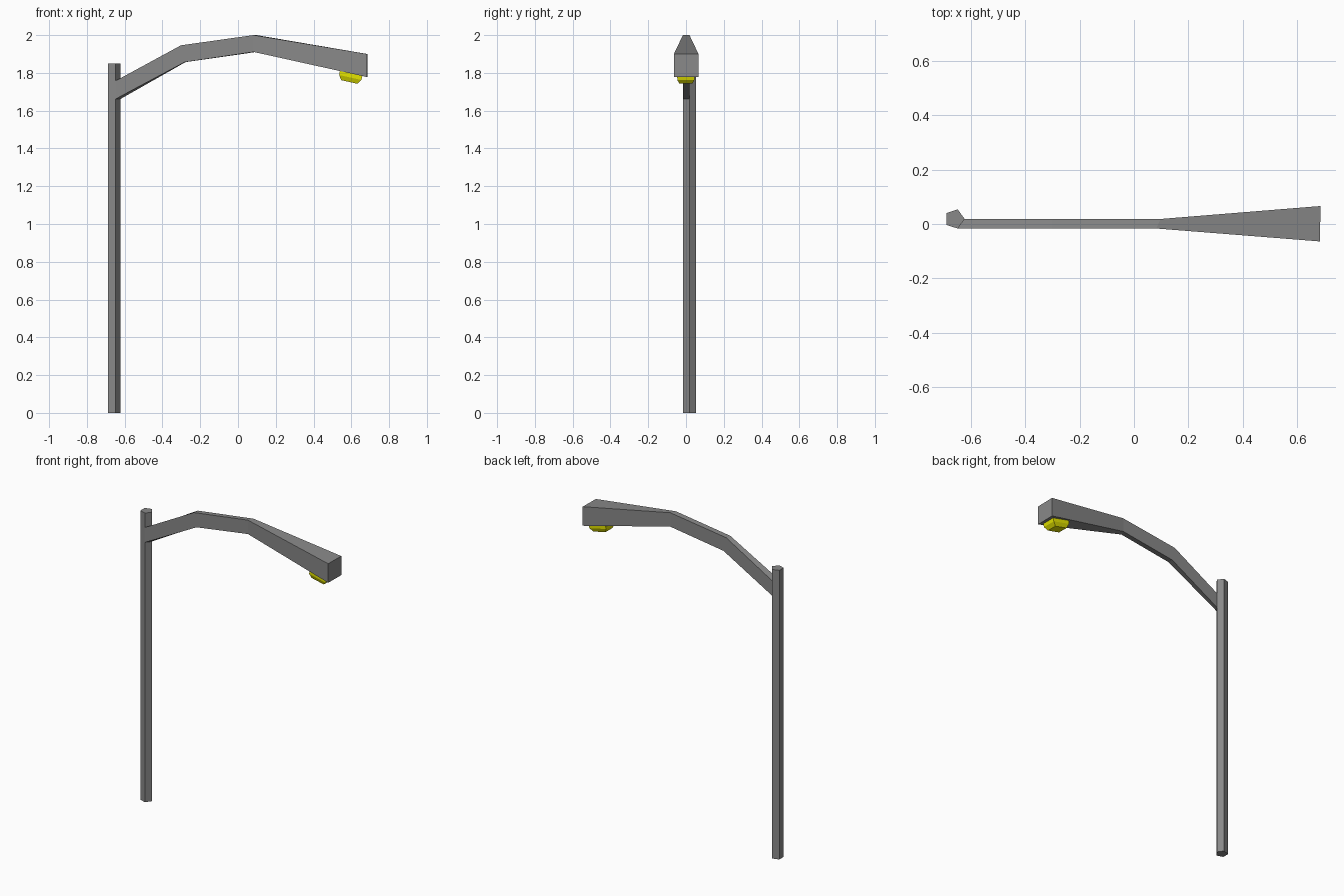
import bpy, bmesh
from math import cos, sin, tau, radians
from mathutils import Matrix, Vector

if "Cube" in bpy.data.objects:
    bpy.data.objects.remove(bpy.data.objects["Cube"])


def material(name, rgb):
    mat = bpy.data.materials.new(name)
    mat.diffuse_color = (*rgb, 1)
    mat.use_nodes = True
    mat.node_tree.nodes["Principled BSDF"].inputs["Base Color"].default_value = mat.diffuse_color
    return mat


def loft(name, rings, mat):
    """Join equal-length rings into a closed flat-faced solid."""
    bm = bmesh.new()
    loops = [[bm.verts.new(p) for p in ring] for ring in rings]
    n = len(loops[0])
    for a, b in zip(loops, loops[1:]):
        for i in range(n):
            j = (i + 1) % n
            bm.faces.new((a[i], a[j], b[j], b[i]))
    bm.faces.new(loops[0][::-1])
    bm.faces.new(loops[-1])
    bmesh.ops.recalc_face_normals(bm, faces=bm.faces)
    mesh = bpy.data.meshes.new(name)
    bm.to_mesh(mesh)
    bm.free()
    mesh.materials.append(mat)
    obj = bpy.data.objects.new(name, mesh)
    bpy.context.collection.objects.link(obj)
    return obj


dark_grey = material("dark_grey", (0.25, 0.25, 0.25))
yellow = material("lamp_yellow", (0.8, 0.8, 0.0))


# Five-sided pole
def pentagon(z):
    return [(-0.659 + 0.037 * cos(tau * i / 5), 0.0185 + 0.037 * sin(tau * i / 5), z)
            for i in range(5)]


loft("pole", [pentagon(0), pentagon(1.85)], dark_grey)

# Bent arm grown from one pole face, flaring into the lamp head
# front x, back x, front y, back y, bottom z, top z, bottom x shift
stations = [
    (-0.648, -0.622, -0.0165, 0.0185, 1.662, 1.758, 0.0),
    (-0.302, -0.298, -0.0165, 0.0185, 1.857, 1.946, 0.02),
    (0.082, 0.098, -0.0165, 0.0185, 1.911, 2.000, 0.0),
    (0.683, 0.685, -0.064, 0.066, 1.778, 1.900, 0.0),
]
loft("arm", [[(xf + s, yf, zb), (xb + s, yb, zb), (xb, yb, zt), (xf, yf, zt)]
             for xf, xb, yf, yb, zb, zt, s in stations], dark_grey)

# Boxy lamp with tapered underside, tilted to match the head
tilt = Matrix.Translation((0.599, -0.001, 1.797)) @ Matrix.Rotation(radians(12.5), 4, 'Y')
loft("lamp", [[tilt @ Vector((sx * hx, sy * hy, z))
               for sx, sy in ((-1, -1), (1, -1), (1, 1), (-1, 1))]
              for hx, hy, z in ((0.062, 0.046, 0.012),
                                (0.060, 0.045, -0.022),
                                (0.044, 0.034, -0.046))], yellow)
